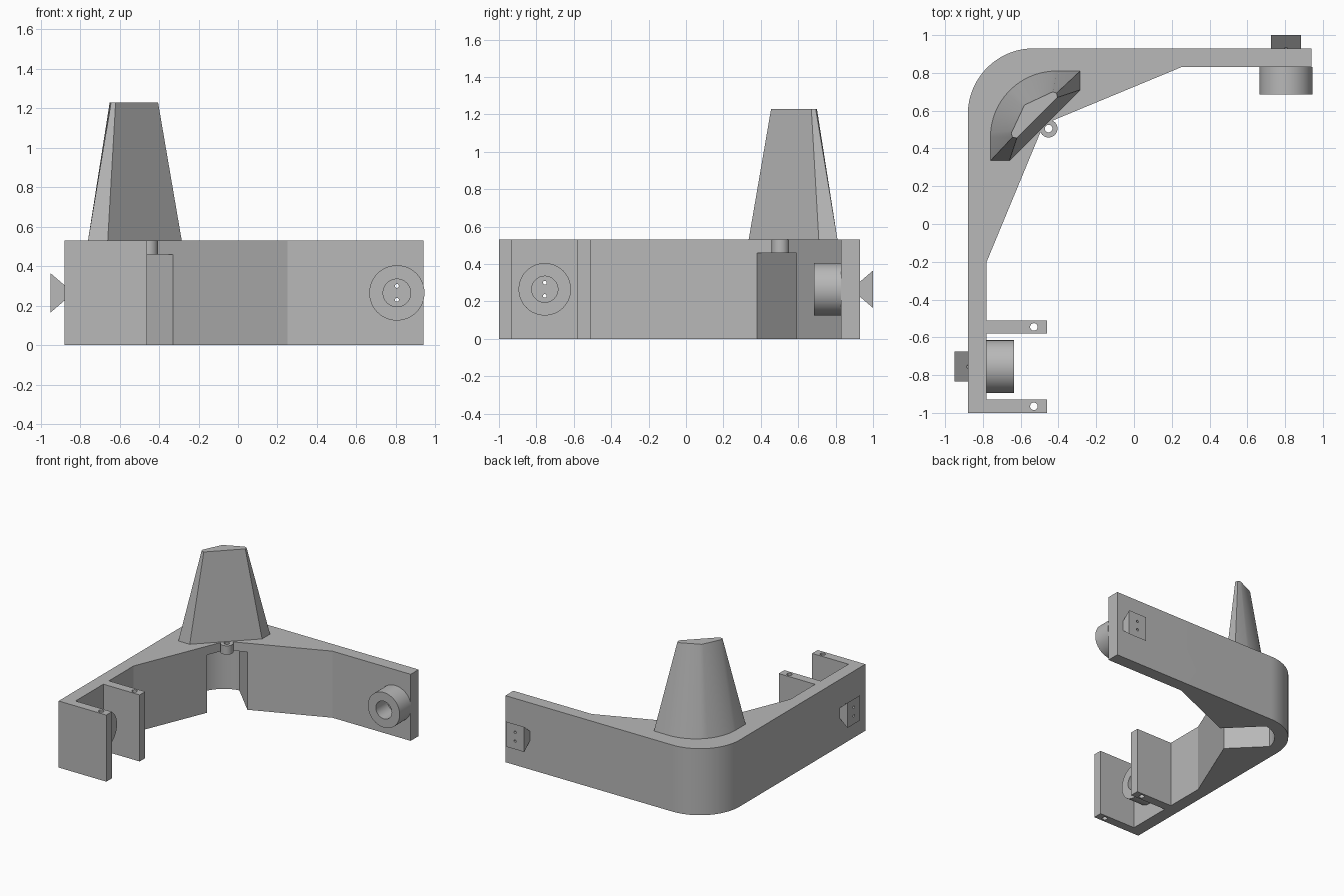
import bpy, bmesh, math
from mathutils import Vector

cube = bpy.data.objects.get("Cube")
if cube:
    bpy.data.objects.remove(cube, do_unlink=True)

grey = bpy.data.materials.new("plain grey")
grey.use_nodes = True
colour = (0.48, 0.48, 0.48, 1)
grey.diffuse_color = colour
grey.node_tree.nodes["Principled BSDF"].inputs["Base Color"].default_value = colour

HEIGHT = 0.53
CEILING = 0.46
MID = 0.265


# Frames: upright, across the back arm, and across the right arm
def upright(a, b, c):
    return (a, b, c)


def back_arm(a, b, c):
    return (a, c, b)


def right_arm(a, b, c):
    return (0.05 - c, 0.05 - a, b)


def swap(p):
    """Reflect a plan point in the diagonal through the corner."""
    return (0.05 - p[1], 0.05 - p[0])


def arc(centre, radius, start, end, steps):
    angles = [math.radians(start + (end - start) * i / steps) for i in range(steps + 1)]
    return [(centre[0] + radius * math.cos(t), centre[1] + radius * math.sin(t)) for t in angles]


def circle(centre, radius, steps=48):
    return arc(centre, radius, 0, 360, steps)[:-1]


def loft(name, low, high, c0, c1, frame=upright):
    """Join two matching outlines into a closed solid."""
    bm = bmesh.new()
    lower = [bm.verts.new(frame(x, y, c0)) for x, y in low]
    upper = [bm.verts.new(frame(x, y, c1)) for x, y in high]
    bm.faces.new(lower)
    bm.faces.new(upper)
    n = len(low)
    for i in range(n):
        j = (i + 1) % n
        bm.faces.new((lower[i], lower[j], upper[j], upper[i]))
    bmesh.ops.recalc_face_normals(bm, faces=bm.faces)
    mesh = bpy.data.meshes.new(name)
    bm.to_mesh(mesh)
    bm.free()
    mesh.materials.append(grey)
    obj = bpy.data.objects.new(name, mesh)
    bpy.context.collection.objects.link(obj)
    return obj


def prism(name, outline, c0, c1, frame=upright):
    return loft(name, outline, outline, c0, c1, frame)


def cut(targets, cutter):
    """Subtract the cutter from each target, then drop it."""
    for obj in targets:
        mod = obj.modifiers.new("cut", "BOOLEAN")
        mod.operation = "DIFFERENCE"
        mod.solver = "EXACT"
        mod.object = cutter
        bpy.context.view_layer.objects.active = obj
        bpy.ops.object.modifier_apply(modifier=mod.name)
    bpy.data.objects.remove(cutter, do_unlink=True)


# Corner body with a rounded outside and a thickened inside corner
bend = (-0.53, 0.58)
elbow = (0.25, 0.83)
outline = [(0.94, 0.93)] + arc(bend, 0.35, 90, 180, 24)
outline += [(-0.88, -1), (-0.78, -1), swap(elbow), (-0.478, 0.528), elbow, (0.94, 0.83)]
body = prism("corner_body", outline, 0, HEIGHT)

# Open channel under the inside corner
channel = arc(bend, 0.25, 98.7, 171.3, 16) + [(-0.44, 0.28), (-0.23, 0.49)]
cut([body], prism("channel_cutter", channel, -0.1, CEILING))

# Drilled lug above the channel
lug_centre = (-0.452, 0.505)
lug = prism("corner_lug", circle(lug_centre, 0.047), CEILING, HEIGHT)
cut([lug], prism("lug_cutter", circle(lug_centre, 0.02, 24), 0.4, 0.6))

# Pair of drilled plates at the end of the right arm
plates = []
for label, y in (("front", -1.0), ("inner", -0.58)):
    box = [(-0.78, y), (-0.46, y), (-0.46, y + 0.07), (-0.78, y + 0.07)]
    plate = prism(label + "_plate", box, 0, HEIGHT)
    cut([plate], prism("plate_cutter", circle((-0.53, y + 0.035), 0.02, 24), -0.1, 0.6))
    plates.append(plate)

# Hollow boss inside and flared cleat outside on each arm
fittings = []
for label, frame in (("back", back_arm), ("right", right_arm)):
    centre = (0.805, MID)
    boss = prism(label + "_boss", circle(centre, 0.14, 64), 0.685, 0.83, frame)
    cut([boss], prism("boss_cutter", circle(centre, 0.07), 0.6, 0.9, frame))

    def rect(half_height):
        return [(0.805 + sx * 0.08, MID + sz * half_height)
                for sx, sz in ((-1, -1), (1, -1), (1, 1), (-1, 1))]

    cleat = loft(label + "_cleat", rect(0.04), rect(0.1), 0.93, 1.0, frame)
    for dz in (-0.035, 0.035):
        hole = circle((0.805, MID + dz), 0.01, 16)
        cut([body, cleat], prism("pin_cutter", hole, 0.8, 1.1, frame))
    fittings += [boss, cleat]

# Tapered post: rounded back at the base, pointed back at the top
base_arc = arc((-0.41, 0.46), 0.35, 90, 180, 24)
side, apex = Vector((-0.43, 0.70)), Vector((-0.58, 0.63))
half = [side.lerp(apex, i / 12) for i in range(13)]
top_arc = [tuple(p) for p in half] + [swap(p) for p in reversed(half[:-1])]
base_front, base_end = (-0.285, 0.71), (-0.285, 0.81)
top_front, top_end = (-0.405, 0.67), (-0.41, 0.693)
low = [base_front, base_end] + base_arc + [swap(base_end), swap(base_front)]
high = [top_front, top_end] + top_arc + [swap(top_end), swap(top_front)]
post = loft("tapered_post", low, high, HEIGHT, 1.23)

# Smooth the round walls and keep the edges crisp
bpy.ops.object.select_all(action="DESELECT")
for obj in [body, lug, post] + plates + fittings:
    obj.select_set(True)
bpy.context.view_layer.objects.active = body
bpy.ops.object.shade_smooth_by_angle(angle=math.radians(20))
